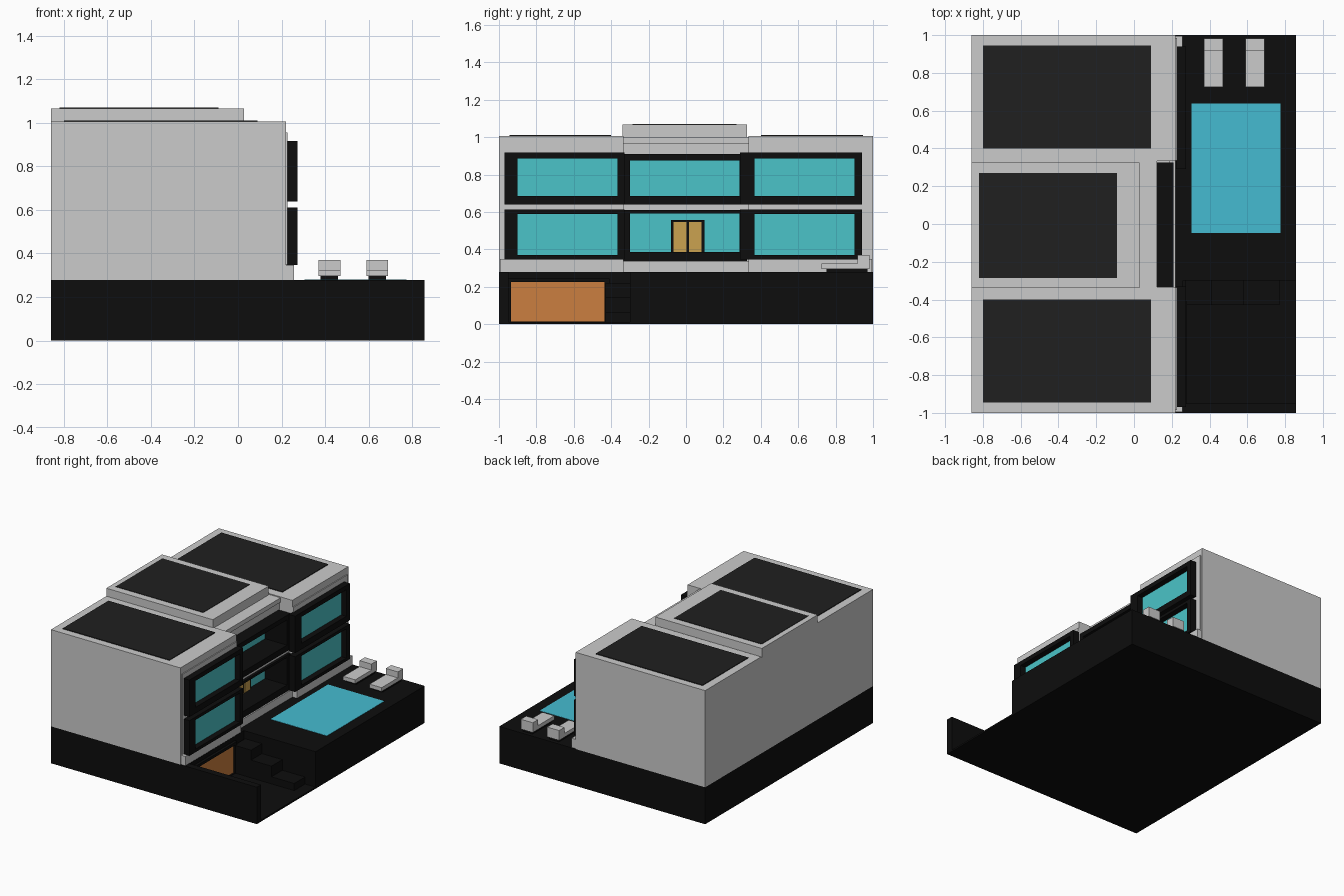
import bpy, bmesh

if "Cube" in bpy.data.objects:
    bpy.data.objects.remove(bpy.data.objects["Cube"])


def material(name, r, g, b):
    m = bpy.data.materials.new(name)
    m.diffuse_color = (r, g, b, 1)
    m.use_nodes = True
    m.node_tree.nodes["Principled BSDF"].inputs["Base Color"].default_value = m.diffuse_color
    return m


BLACK = material("black", 0.004, 0.004, 0.004)
ROOF = material("dark_roof", 0.014, 0.014, 0.014)
GLASS = material("teal_glass", 0.07, 0.55, 0.58)
WATER = material("water", 0.06, 0.50, 0.64)
GOLD = material("gold", 0.60, 0.36, 0.08)
ORANGE = material("orange", 0.60, 0.21, 0.05)


def finish(name, bm, mat):
    bmesh.ops.recalc_face_normals(bm, faces=bm.faces)
    me = bpy.data.meshes.new(name)
    bm.to_mesh(me)
    bm.free()
    ob = bpy.data.objects.new(name, me)
    bpy.context.collection.objects.link(ob)
    if mat:
        me.materials.append(mat)
    return ob


def box(name, x, y, z, mat=None):
    """Box from (min, max) ranges."""
    bm = bmesh.new()
    bmesh.ops.create_cube(bm, size=1)
    for v in bm.verts:
        v.co = [r[0] + (c + 0.5) * (r[1] - r[0]) for r, c in zip((x, y, z), v.co)]
    return finish(name, bm, mat)


def prism(name, outline, z0, z1, mat=None):
    """Plan outline extruded upwards."""
    bm = bmesh.new()
    face = bm.faces.new([bm.verts.new((x, y, z0)) for x, y in outline])
    ext = bmesh.ops.extrude_face_region(bm, geom=[face])
    for v in ext["geom"]:
        if isinstance(v, bmesh.types.BMVert):
            v.co.z = z1
    return finish(name, bm, mat)


def ring(name, x, outer, inner, mat):
    """Rectangular frame facing +x; outer and inner are (y0, y1, z0, z1)."""
    bm = bmesh.new()
    loops = []
    for xx, (y0, y1, z0, z1) in ((x[0], outer), (x[1], outer), (x[1], inner), (x[0], inner)):
        loops.append([bm.verts.new((xx, a, b)) for a, b in ((y0, z0), (y1, z0), (y1, z1), (y0, z1))])
    for i in range(4):
        a, b = loops[i], loops[(i + 1) % 4]
        for k in range(4):
            n = (k + 1) % 4
            bm.faces.new((a[k], a[n], b[n], b[k]))
    return finish(name, bm, mat)


# Plinth with a sunken driveway cut into one corner
G = 0.278
prism("base", [(-0.86, -1), (0.857, -1), (0.857, -0.95), (0.26, -0.95),
               (0.26, -0.3), (0.857, -0.3), (0.857, 1), (-0.86, 1)], 0, G, BLACK)
box("driveway", (0.26, 0.857), (-0.95, -0.3), (0, 0.012), BLACK)
ring("garage_frame", (0.26, 0.28), (-0.95, -0.41, 0.005, 0.245), (-0.935, -0.435, 0.015, 0.225), BLACK)
box("garage_door", (0.26, 0.268), (-0.94, -0.43), (0.012, 0.23), ORANGE)

# Steps from the deck down to the driveway
for i, (x0, x1, top) in enumerate(((0.27, 0.41, 0.22), (0.41, 0.58, 0.145), (0.58, 0.77, 0.065))):
    box(f"step_{i}", (x0, x1), (-0.43, -0.3), (0.012, top), BLACK)

# Two side wings: walls, facade panel, ledge, roof and windows
for side, s in (("left", -1), ("right", 1)):
    def span(a, b):
        return (min(a * s, b * s), max(a * s, b * s))
    box(f"{side}_wing", (-0.86, 0.22), span(0.333, 1), (G, 1.007))
    box(f"{side}_facade_panel", (0.22, 0.227), span(0.335, 0.985), (0.35, 0.955))
    box(f"{side}_ledge", (0.22, 0.258), span(0.335, 0.995), (G, 0.348))
    box(f"{side}_roof_panel", (-0.8, 0.09), span(0.4, 0.945), (1.007, 1.012), ROOF)
    inner_edge = 0.33 if s < 0 else 0.29
    outer_edge = 0.97 if s < 0 else 0.94
    for level, z, gz in (("lower", (0.347, 0.612), (0.37, 0.59)),
                         ("upper", (0.64, 0.918), (0.685, 0.885))):
        ring(f"{side}_{level}_window_frame", (0.222, 0.274),
             (*span(inner_edge, outer_edge), *z),
             (*span(0.365, 0.9), *gz), BLACK)
        box(f"{side}_{level}_window", (0.222, 0.231), span(0.36, 0.905),
            (gz[0] - 0.005, gz[1] + 0.005), GLASS)

# Recessed middle block with stepped roof
M = (-0.333, 0.333)
box("middle_block", (-0.86, 0.02), M, (G, 1.0))
box("middle_roof_block", (-0.86, 0.028), (-0.34, 0.325), (1.0, 1.067))
box("middle_roof_panel", (-0.82, -0.09), (-0.285, 0.27), (1.067, 1.07), ROOF)
box("middle_header", (0.02, 0.112), M, (0.91, 0.967))
box("middle_eave", (0.02, 0.122), M, (0.967, 1.0))
box("middle_band", (0.02, 0.19), M, (0.61, 0.64))
box("middle_ledge", (0.02, 0.22), M, (G, 0.337))
for level, z, gz in (("lower", (0.337, 0.61), (0.385, 0.592)),
                     ("upper", (0.64, 0.91), (0.685, 0.875))):
    ring(f"middle_{level}_balcony_frame", (0.02, 0.21), (-0.333, 0.325, *z),
         (-0.3, 0.285, *gz), BLACK)
    box(f"middle_{level}_window", (0.02, 0.027), (-0.305, 0.29),
        (gz[0] - 0.005, gz[1] + 0.005), GLASS)

# Double entrance door
box("door_frame", (0.027, 0.04), (-0.08, 0.1), (0.385, 0.558), BLACK)
for i, y in enumerate(((-0.066, 0.002), (0.016, 0.084))):
    box(f"door_leaf_{i}", (0.04, 0.046), y, (0.385, 0.545), GOLD)

# Pool and sun loungers on the deck
box("pool_water", (0.305, 0.775), (-0.048, 0.637), (G - 0.01, G + 0.002), WATER)
for i, x in enumerate((0.37, 0.59)):
    box(f"lounger_{i}_base", (x + 0.01, x + 0.09), (0.75, 0.97), (G, 0.296), BLACK)
    box(f"lounger_{i}_seat", (x, x + 0.1), (0.725, 0.982), (0.296, 0.325))
    box(f"lounger_{i}_backrest", (x, x + 0.1), (0.918, 0.982), (0.325, 0.37))
